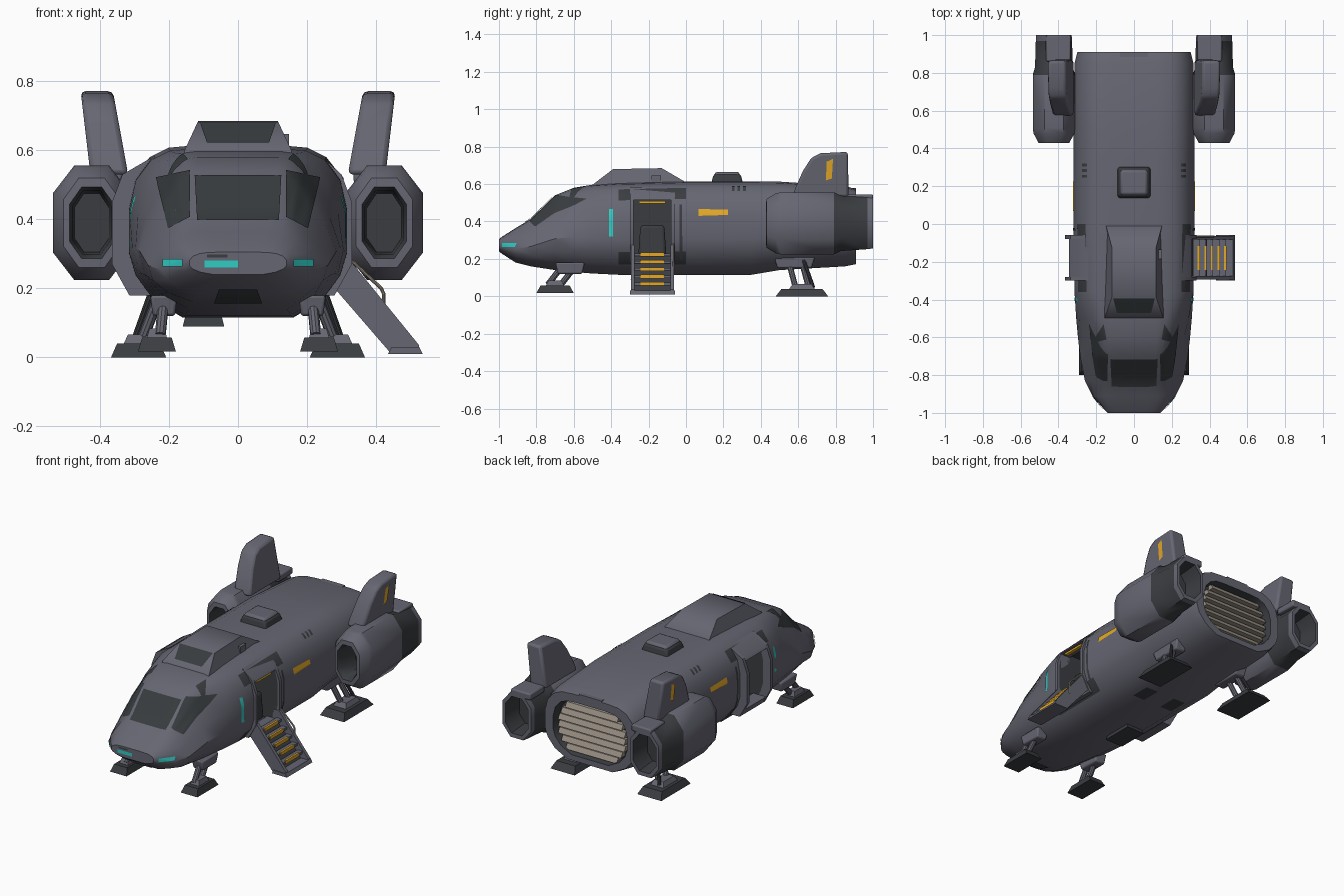
import bpy, bmesh, math
from mathutils import Vector
from mathutils.bvhtree import BVHTree

if "Cube" in bpy.data.objects:
    bpy.data.objects.remove(bpy.data.objects["Cube"])


def material(name, rgb):
    m = bpy.data.materials.new(name)
    m.diffuse_color = (*rgb, 1)
    m.use_nodes = True
    m.node_tree.nodes["Principled BSDF"].inputs["Base Color"].default_value = m.diffuse_color
    return m


HULL = material("slate hull", (0.133, 0.133, 0.17))
DARK = material("dark trim", (0.042, 0.046, 0.052))
GLASS = material("dark glass", (0.038, 0.044, 0.047))
TEAL = material("teal light", (0.03, 0.6, 0.55))
AMBER = material("amber marking", (0.78, 0.4, 0.02))
BEIGE = material("beige metal", (0.33, 0.29, 0.24))


def finish(name, bm, mats, mirror=False, bevel=0, normals=True, angle=32):
    if normals:
        bmesh.ops.recalc_face_normals(bm, faces=bm.faces)
    me = bpy.data.meshes.new(name)
    bm.to_mesh(me)
    bm.free()
    ob = bpy.data.objects.new(name, me)
    bpy.context.collection.objects.link(ob)
    for m in mats:
        me.materials.append(m)
    if mirror:
        ob.modifiers.new("mirror", 'MIRROR')
    if bevel:
        b = ob.modifiers.new("bevel", 'BEVEL')
        b.width, b.segments = bevel, 2
    smooth(ob, angle)
    return ob


def smooth(ob, angle=32):
    bpy.ops.object.select_all(action='DESELECT')
    ob.select_set(True)
    bpy.context.view_layer.objects.active = ob
    bpy.ops.object.shade_smooth_by_angle(angle=math.radians(angle))


def loft(name, rings, mats, seg_mat=None, **kw):
    bm = bmesh.new()
    vs = [[bm.verts.new(p) for p in r] for r in rings]
    n = len(vs[0])
    for k in range(len(vs) - 1):
        for i in range(n):
            j = (i + 1) % n
            f = bm.faces.new((vs[k][i], vs[k][j], vs[k + 1][j], vs[k + 1][i]))
            f.material_index = seg_mat(k) if seg_mat else 0
    for k, r in ((-1, vs[0]), (len(vs) - 1, vs[-1])):
        bm.faces.new(r).material_index = seg_mat(k) if seg_mat else 0
    return finish(name, bm, mats, **kw)


def prism(name, pts, axis, lo, hi, mat, **kw):
    """Extrude a 2D outline along x (pts y,z), y (pts x,z) or z (pts x,y)."""
    def at(p, d):
        q = list(p)
        q.insert("xyz".index(axis), d)
        return q
    return loft(name, [[at(p, lo) for p in pts], [at(p, hi) for p in pts]], [mat], **kw)


def block(name, c, s, mat, top=1.0, **kw):
    x, y = s[0] / 2, s[1] / 2
    ring = lambda t, z: [(c[0] + a * x * t, c[1] + b * y * t, z) for a, b in ((-1, -1), (1, -1), (1, 1), (-1, 1))]
    return loft(name, [ring(1, c[2] - s[2] / 2), ring(top, c[2] + s[2] / 2)], [mat], **kw)


def tube(name, pts, r, mat, **kw):
    bm = bmesh.new()
    for a, b in zip(pts, pts[1:]):
        a, b = Vector(a), Vector(b)
        d = b - a
        g = bmesh.ops.create_cone(bm, cap_ends=True, segments=10, radius1=r, radius2=r, depth=d.length + r * 0.6)
        rot = d.to_track_quat('Z', 'Y')
        for v in g["verts"]:
            v.co = rot @ v.co + (a + b) / 2
    return finish(name, bm, [mat], **kw)


def tree(ob):
    bm = bmesh.new()
    bm.from_mesh(ob.data)
    t = BVHTree.FromBMesh(bm)
    bm.free()
    return t


def plate(name, bvh, view, quad, mat, mirror=False, n=6, off=0.004):
    """Lay a four-cornered plate on a surface, projected from a view direction."""
    src = {"front": lambda a, b: ((a, -3, b), (0, 1, 0)), "right": lambda a, b: ((3, a, b), (-1, 0, 0)),
           "top": lambda a, b: ((a, b, 3), (0, 0, -1)), "below": lambda a, b: ((a, b, -3), (0, 0, 1))}[view]
    q = [Vector(p) for p in quad]
    bm = bmesh.new()
    grid = []
    for i in range(n + 1):
        row = []
        for j in range(n + 1):
            u, v = i / n, j / n
            p = (q[0] * (1 - u) + q[1] * u) * (1 - v) + (q[3] * (1 - u) + q[2] * u) * v
            o, d = src(p.x, p.y)
            hit, nor, _, _ = bvh.ray_cast(Vector(o), Vector(d))
            row.append(bm.verts.new(hit + nor * off) if hit else None)
        grid.append(row)
    for i in range(n):
        for j in range(n):
            c = (grid[i][j], grid[i + 1][j], grid[i + 1][j + 1], grid[i][j + 1])
            if all(c):
                f = bm.faces.new(c)
                f.normal_update()
                if f.normal.dot(Vector(d)) > 0:
                    f.normal_flip()
    return finish(name, bm, [mat], mirror=mirror, normals=False)


def rect(a0, a1, b0, b1):
    return [(a0, b0), (a1, b0), (a1, b1), (a0, b1)]


# Hull: body section blended with a steeper cockpit section, ending in a recessed exhaust
BODY = [(0.38, 1), (0.63, 0.985), (0.8, 0.93), (0.94, 0.81), (1, 0.64), (1, 0.38), (0.94, 0.25), (0.78, 0.11), (0.5, 0)]
COCKPIT = [(0.4, 1), (0.5, 0.985), (0.6, 0.93), (0.73, 0.8), (0.88, 0.62), (1, 0.42), (0.95, 0.25), (0.78, 0.11), (0.5, 0)]
STATIONS = [(-1, .14, .24, .305, 0), (-.985, .155, .228, .318, 0), (-.91, .22, .18, .365, .4), (-.83, .26, .16, .413, 1),
            (-.70, .285, .14, .54, 1), (-.6, .297, .13, .58, .9), (-.5, .306, .122, .597, .45),
            (-.36, .315, .115, .606, 0), (0, .32, .115, .615, 0), (.35, .32, .115, .615, 0), (.5, .32, .14, .613, 0),
            (.85, .315, .16, .59, 0), (.91, .30, .172, .572, 0), (.91, .245, .205, .525, 0), (.86, .235, .215, .515, 0)]


def section(y, w, zb, zt, c):
    half = [(a[0] * (1 - c) + b[0] * c, a[1] * (1 - c) + b[1] * c) for a, b in zip(BODY, COCKPIT)]
    return [(w * x, y, zb + t * (zt - zb)) for x, t in half + [(-x, t) for x, t in reversed(half)]]


hull = loft("hull", [section(*s) for s in STATIONS], [HULL, DARK], seg_mat=lambda k: 1 if k >= 13 else 0)
skin = tree(hull)

# Doorways cut into both sides
cut = block("door_cutter", (0.27, -0.18, 0.37), (0.3, 0.2, 0.32), DARK, mirror=True)
cut.hide_render = True
mod = hull.modifiers.new("doors", 'BOOLEAN')
mod.operation, mod.object, mod.solver = 'DIFFERENCE', cut, 'EXACT'
bpy.context.view_layer.objects.active = hull
bpy.ops.object.modifier_apply(modifier="doors")
bpy.data.objects.remove(cut)
for f in hull.data.polygons:
    c = f.center
    if abs(c.x) < 0.295 and -0.285 < c.y < -0.075 and 0.205 < c.z < 0.535:
        f.material_index = 1
smooth(hull)

# Door frames: the left one stands out further
for side, out, tag in ((1, .33, "right"), (-1, .365, "left")):
    arch = [(side * x, z) for x, z in ((.24, .585), (out - .03, .53), (out, .45), (out, .27), (out - .05, .18), (.25, .18))]
    head = [(side * x, z) for x, z in ((.24, .585), (out - .03, .53), (out - .022, .515), (.24, .515))]
    sill = [(side * x, z) for x, z in ((.25, .18), (out - .05, .18), (out - .03, .22), (.25, .22))]
    for y0, y1, end in ((-.3, -.28, "front"), (-.08, -.058, "rear")):
        prism(f"{tag}_door_post_{end}", arch, "y", y0, y1, HULL)
    prism(tag + "_door_head", head, "y", -.28, -.08, HULL)
    prism(tag + "_door_sill", sill, "y", -.28, -.08, HULL)
block("cabin_seat", (.2, -.18, .3), (.1, .15, .16), DARK, top=.85, mirror=True, bevel=.015)
block("door_lamp", (.29, -.18, .503), (.02, .14, .012), AMBER)

# Windows, lights and markings laid on the hull
plate("windshield", skin, "front", [(-.118, .395), (.118, .395), (.125, .525), (-.125, .525)], GLASS)
plate("side_window", skin, "front", [(.138, .405), (.2, .372), (.235, .52), (.138, .54)], GLASS, True, n=10)
plate("brow_window", skin, "top", [(.145, -.61), (.2, -.625), (.205, -.605), (.16, -.53)], GLASS, True)
plate("nose_light", skin, "front", rect(-.097, 0, .261, .281), TEAL)
plate("nose_slit", skin, "front", rect(-.09, -.03, .29, .298), DARK)
plate("corner_light", skin, "front", rect(.158, .216, .263, .284), TEAL, True)
plate("chin_vent", skin, "front", [(-.07, .16), (.07, .16), (.055, .2), (-.055, .2)], DARK)
plate("side_light", skin, "right", rect(-.41, -.389, .32, .465), TEAL, True)
plate("side_stripe", skin, "right", [(.068, .43), (.225, .435), (.225, .462), (.068, .466)], AMBER, True)
plate("door_track", skin, "right", rect(-.035, -.02, .2, .49), DARK, True)
plate("belly_vent", skin, "below", rect(.06, .14, .16, .28), DARK, True)
for i in range(3):
    plate(f"roof_vent_{i}", skin, "right", rect(.245 + i * .03, .26 + i * .03, .56, .585), DARK, True)
block("belly_box", (-.1, -.2, .11), (-.1, .16, -.04), DARK, top=1.2)

# Raised roof cabin, tapering upward, with a dark front window
roof = prism("roof_cabin", [(-.51, .57), (-.495, .6), (-.39, .68), (-.13, .685), (-.01, .615), (0, .57)],
             "x", -.155, .155, HULL, angle=50)
for v in roof.data.vertices:
    v.co.x *= 1 - max(0, v.co.z - .6) * 3
plate("roof_cabin_window", tree(roof), "top", [(-.09, -.47), (.09, -.47), (.11, -.393), (-.11, -.393)], GLASS)
block("roof_hatch_rim", (0, .22, .628), (.18, .17, .05), DARK, top=.85, bevel=.012)
block("roof_hatch", (0, .22, .645), (.15, .14, .04), HULL, top=.93, bevel=.012)
block("roof_sensor", (.135, -.16, .622), (.025, .05, .05), HULL)
block("rear_roof_lip", (0, .89, .574), (.15, .04, .012), HULL)

# Exhaust slats, shorter toward the octagon's top and bottom
for i in range(7):
    z = .238 + i * .0415
    half = .22 - max(0, abs(z - .365) - .055) * .7
    prism(f"exhaust_slat_{i}", [(.855, z - .014), (.9, z - .014), (.885, z + .015), (.855, z + .015)], "x", -half, half, BEIGE)


# Engine pods with hollow inlets and dark nozzles
def octagon(y, hx, hz, cx=.424, cz=.39):
    return [(cx + a * hx, y, cz + b * hz) for a, b in ((.45, 1), (1, .52), (1, -.52), (.45, -1),
                                                       (-.45, -1), (-1, -.52), (-1, .52), (-.45, 1))]


POD = [(.58, .05, .085), (.45, .056, .092), (.428, .064, .104), (.43, .082, .13), (.48, .108, .16), (.51, .112, .166),
       (.79, .112, .166), (.83, .1, .148), (.97, .096, .138), (1, .094, .134), (1, .076, .11), (.88, .065, .095)]
loft("engine_pod", [octagon(*p) for p in POD], [HULL, DARK],
     seg_mat=lambda k: 1 if k < 2 or k in (6, 7, 10, 11) else 0, mirror=True, angle=50)
block("pod_rear_cap", (.4, .93, .525), (.13, .14, .04), HULL, mirror=True, bevel=.008)

# Tail fins leaning outward
fin = prism("tail_fin", [(.57, .53), (.585, .58), (.625, .67), (.67, .74), (.72, .765), (.865, .772), (.87, .53)],
            "x", .322, .43, HULL, mirror=True, bevel=.014)
for v in fin.data.vertices:
    h = v.co.z - .55
    v.co.x = .376 + (v.co.x - .376) * (1 - h * .6) + h * .15
plate("fin_marking", tree(fin), "right", [(.748, .62), (.78, .63), (.786, .735), (.752, .72)], AMBER, True)

# Landing gear: pad, ankle, twin struts, hull socket
for tag, x, y, z, sx, sy, top in (("front", .235, -.7, .017, .11, .2, (.215, -.62, .17)),
                                  ("rear", .288, .62, 0, .16, .28, (.22, .58, .2))):
    block(tag + "_foot", (x, y, z + .02), (sx, sy, .04), DARK, top=.78, mirror=True)
    block(tag + "_ankle", (x, y, z + .052), (sx * .55, sy * .5, .03), HULL, top=.7, mirror=True)
    for k, dy in enumerate((-.035, .035)):
        tube(f"{tag}_strut_{k}", [(x - .01, y + dy, z + .05), (top[0], top[1] + dy, top[2])], .016, HULL, mirror=True)
    block(tag + "_socket", (top[0], top[1], top[2] - .02), (.065, sy * .65, .06), HULL, top=1.2, mirror=True, bevel=.008)
tube("rear_shock", [(.3, .68, .05), (.25, .63, .19)], .01, DARK, mirror=True)

# Boarding stairs on the right with amber tread edges and a handrail
STRINGER = [(.3, .275), (.33, .275), (.525, .035), (.525, .015), (.44, .015), (.28, .2)]
for k, y in enumerate((-.295, -.083)):
    prism(f"stair_stringer_{k}", STRINGER, "y", y, y + .02, HULL)
prism("stair_bed", [(.29, .22), (.31, .22), (.485, .02), (.445, .02), (.28, .2)], "y", -.28, -.08, DARK)
prism("stair_foot", [(.435, .01), (.535, .01), (.525, .03), (.445, .03)], "y", -.3, -.058, HULL)
for i in range(5):
    x, z = .33 + i * .035, .222 - i * .039
    block(f"stair_tread_{i}", (x, -.18, z), (.034, .2, .014), HULL)
    block(f"tread_edge_{i}", (x + .013, -.18, z + .001), (.012, .125, .02), AMBER)
tube("stair_handrail", [(.31, -.066, .285), (.335, -.066, .275), (.415, -.066, .2), (.422, -.066, .185),
                        (.422, -.066, .12)], .005, BEIGE)
